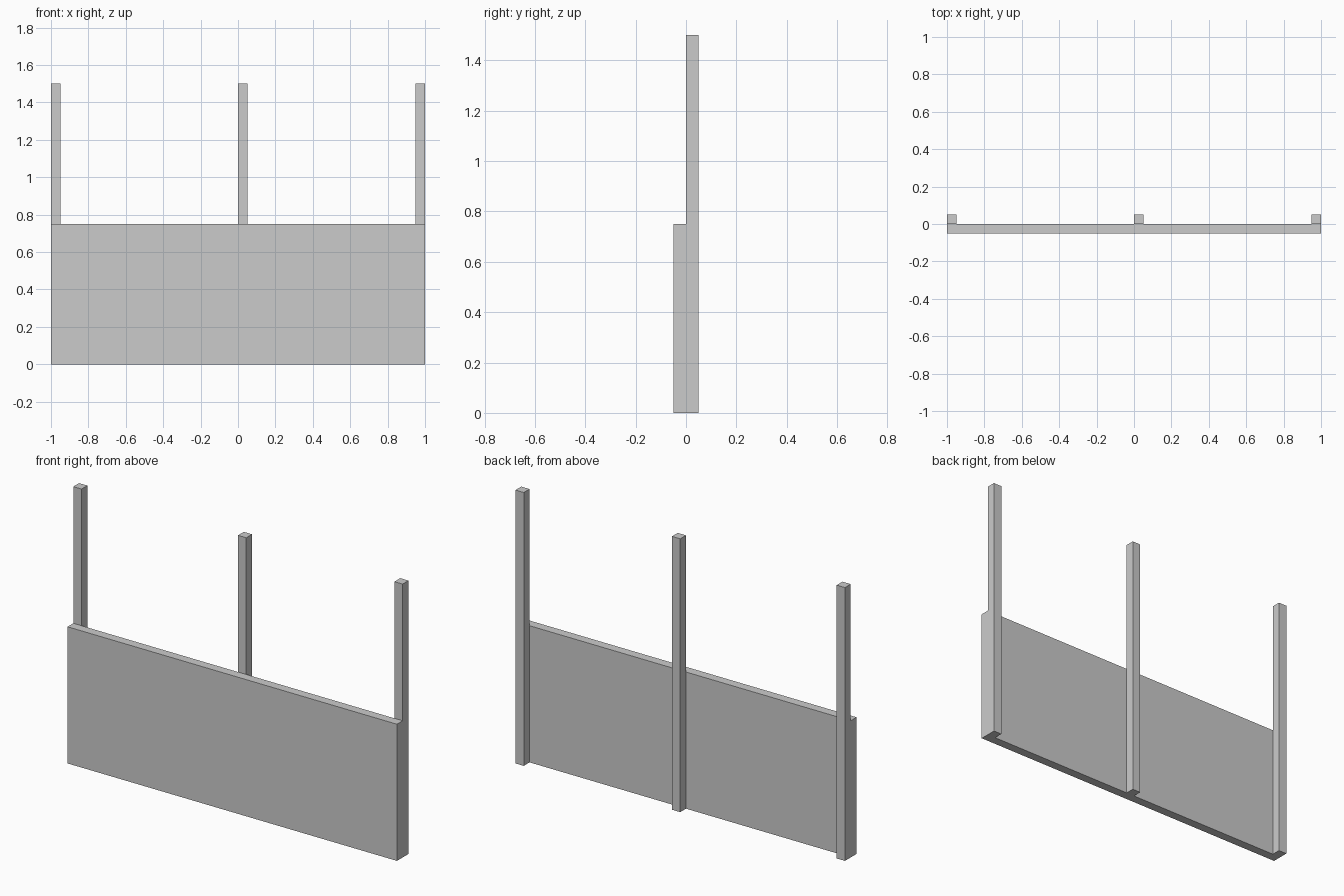
import bpy

if "Cube" in bpy.data.objects:
    bpy.data.objects.remove(bpy.data.objects["Cube"])


def box(name, lo, hi):
    """Axis-aligned box between two corners."""
    size = [b - a for a, b in zip(lo, hi)]
    centre = [(a + b) / 2 for a, b in zip(lo, hi)]
    bpy.ops.mesh.primitive_cube_add(size=1, location=centre)
    obj = bpy.context.object
    obj.name = name
    obj.scale = size
    bpy.ops.object.transform_apply(location=False, rotation=False, scale=True)
    return obj


T = 0.05  # thickness of panel and posts

# Front panel
box("panel", (-1, -T, 0), (1, 0, 0.75))

# Posts standing behind the panel
for name, x in (("left_post", -1), ("middle_post", 0), ("right_post", 1 - T)):
    box(name, (x, 0, 0), (x + T, T, 1.5))
